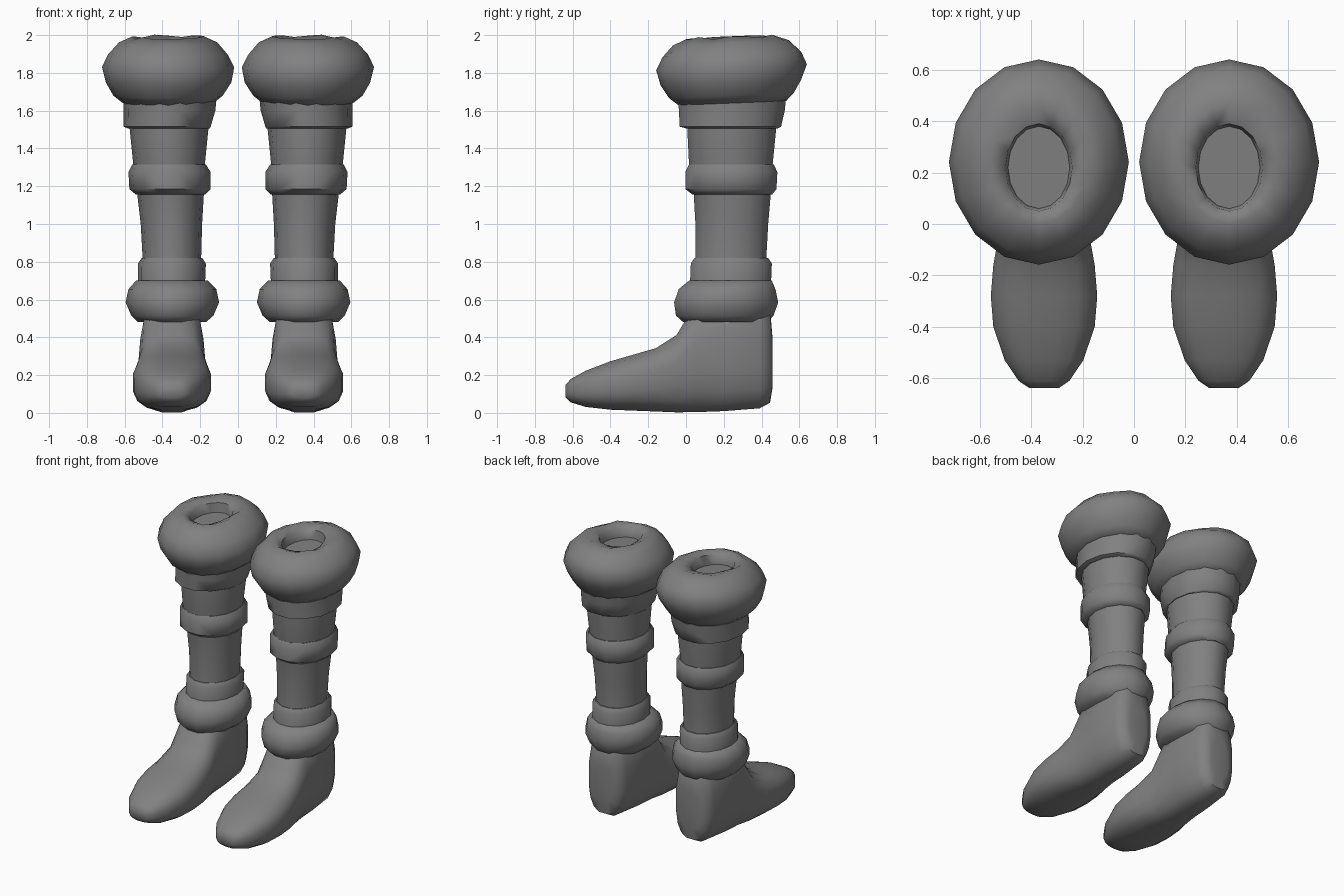
import bpy, bmesh, math, random

random.seed(4)
grey = bpy.data.materials.new("dark grey hide")
grey.diffuse_color = (0.22, 0.22, 0.22, 1)


def loft(name, rings, angle=50):
    """Skin a list of point rings, cap both ends and mirror to the other leg."""
    bm = bmesh.new()
    loops = [[bm.verts.new(p) for p in ring] for ring in rings]
    n = len(loops[0])
    for a, b in zip(loops, loops[1:]):
        for i in range(n):
            j = (i + 1) % n
            bm.faces.new((a[i], a[j], b[j], b[i]))
    bm.faces.new(loops[0])
    bm.faces.new(loops[-1])
    bmesh.ops.recalc_face_normals(bm, faces=bm.faces)
    mesh = bpy.data.meshes.new(name)
    bm.to_mesh(mesh)
    bm.free()
    mesh.materials.append(grey)
    mesh.shade_smooth()
    mesh.set_sharp_from_angle(angle=math.radians(angle))
    ob = bpy.data.objects.new(name, mesh)
    bpy.context.collection.objects.link(ob)
    ob.modifiers.new("other leg", 'MIRROR')
    return ob


def level(z, x0, x1, y0, y1, n=14, tilt=0.0, wobble=0.0):
    """Horizontal oval ring given by its extents."""
    cx, cy, rx, ry = (x0 + x1) / 2, (y0 + y1) / 2, (x1 - x0) / 2, (y1 - y0) / 2
    ring = []
    for i in range(n):
        a = math.tau * i / n
        y = cy + ry * math.sin(a)
        ring.append((cx + rx * math.cos(a), y,
                     z + tilt * (y - cy) + random.uniform(-wobble, wobble)))
    return ring


def section(y, hw, z0, z1, n=16, cx=0.35, power=2.7):
    """Upright rounded section across the foot."""
    ring = []
    for i in range(n):
        a = math.tau * (i + 0.5) / n
        c, s = math.cos(a), math.sin(a)
        px = math.copysign(abs(c) ** (2 / power), c)
        pz = math.copysign(abs(s) ** (2 / power), s)
        ring.append((cx + hw * px, y, (z0 + z1) / 2 + (z1 - z0) / 2 * pz))
    return ring


# foot, heel to toe
loft("foot", [section(*s) for s in (
    (0.458, 0.07, 0.13, 0.40), (0.445, 0.12, 0.05, 0.56),
    (0.39, 0.15, 0.02, 0.62), (0.20, 0.165, 0.005, 0.62),
    (0.06, 0.17, 0.0, 0.60), (-0.05, 0.18, 0.0, 0.415),
    (-0.16, 0.20, 0.005, 0.345), (-0.28, 0.21, 0.01, 0.31),
    (-0.40, 0.20, 0.015, 0.275), (-0.53, 0.155, 0.03, 0.225),
    (-0.61, 0.10, 0.055, 0.18), (-0.637, 0.06, 0.08, 0.15))])

# shaft of the boot
loft("shaft", [level(*r) for r in (
    (0.60, 0.19, 0.51, 0.03, 0.44), (0.82, 0.195, 0.505, 0.045, 0.43),
    (1.00, 0.19, 0.515, 0.045, 0.44), (1.17, 0.18, 0.535, 0.035, 0.455),
    (1.32, 0.175, 0.555, 0.01, 0.465), (1.52, 0.155, 0.575, 0.0, 0.485),
    (1.70, 0.15, 0.58, 0.0, 0.49))])

# padded ankle ring and the thin collar above it
loft("ankle_ring", [level(*r) for r in (
    (0.48, 0.17, 0.53, -0.02, 0.44), (0.515, 0.13, 0.565, -0.06, 0.47),
    (0.585, 0.10, 0.595, -0.07, 0.495), (0.655, 0.115, 0.58, -0.045, 0.48),
    (0.70, 0.16, 0.54, 0.01, 0.46))], 65)
loft("ankle_collar", [level(*r) for r in (
    (0.67, 0.175, 0.53, 0.015, 0.455), (0.79, 0.17, 0.53, 0.02, 0.46),
    (0.82, 0.19, 0.51, 0.04, 0.44))])

# calf strap and upper band
loft("calf_strap", [level(*r) for r in (
    (1.155, 0.175, 0.54, 0.03, 0.46), (1.185, 0.145, 0.575, -0.01, 0.485),
    (1.275, 0.145, 0.58, -0.01, 0.49), (1.315, 0.17, 0.56, 0.01, 0.47))])
loft("upper_band", [level(*r) for r in (
    (1.505, 0.15, 0.58, 0.0, 0.49), (1.515, 0.145, 0.605, -0.04, 0.51),
    (1.60, 0.12, 0.605, -0.045, 0.53), (1.70, 0.11, 0.61, -0.05, 0.54))])

# thick fur cuff with a sunken opening
loft("fur_cuff", [level(*r, n=16, tilt=0.04, wobble=w) for r, w in (
    ((1.64, 0.13, 0.61, -0.04, 0.53), 0), ((1.68, 0.08, 0.66, -0.09, 0.57), 0),
    ((1.75, 0.035, 0.70, -0.135, 0.61), 0), ((1.83, 0.02, 0.72, -0.158, 0.64), 0),
    ((1.90, 0.055, 0.69, -0.125, 0.61), 0.005), ((1.955, 0.11, 0.63, -0.07, 0.545), 0.008),
    ((1.985, 0.18, 0.56, 0.0, 0.47), 0.011), ((1.965, 0.24, 0.50, 0.05, 0.39), 0.008),
    ((1.90, 0.25, 0.49, 0.06, 0.38), 0))], 60)
